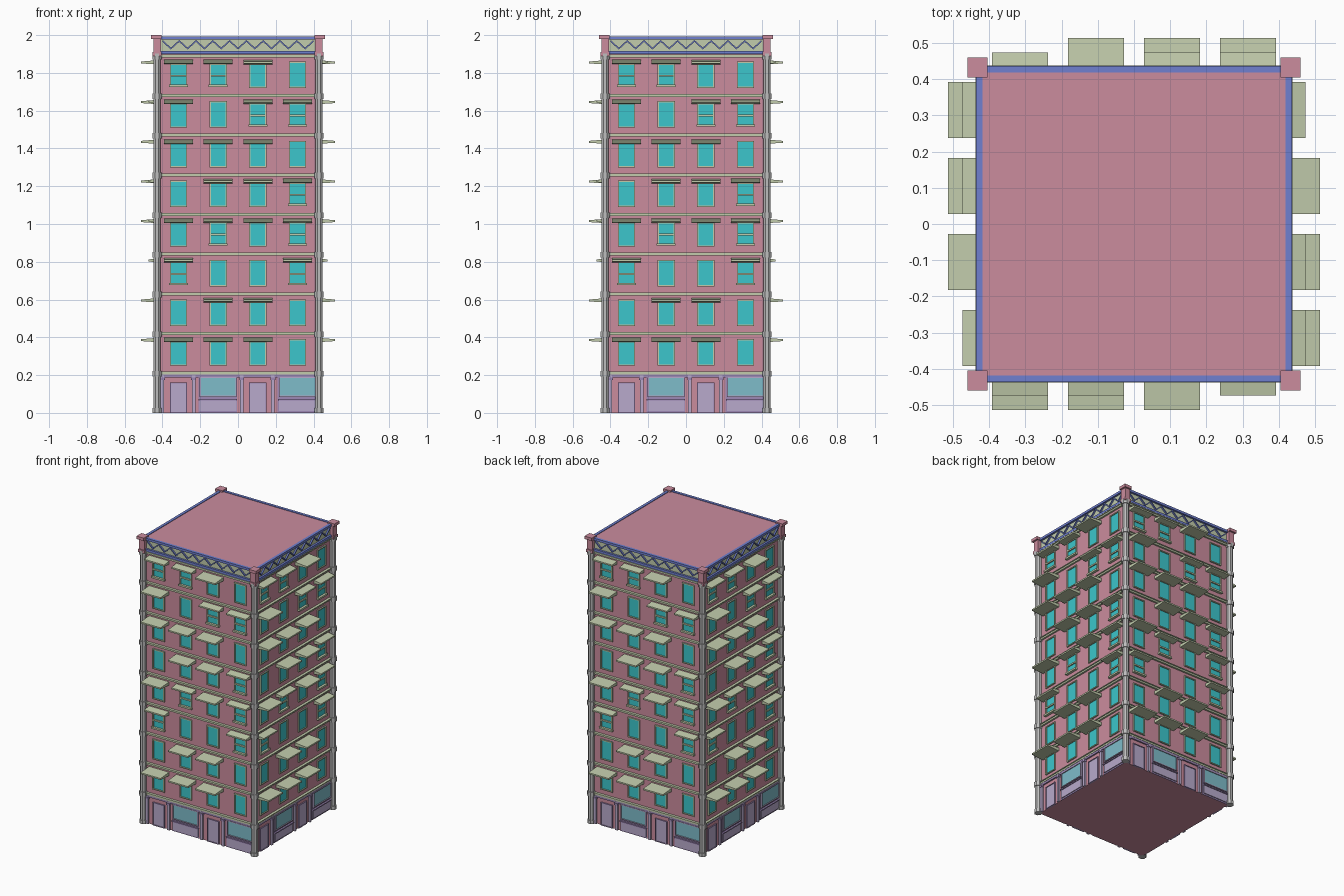
import bpy
import bmesh
from math import pi, cos, sin
from mathutils import Matrix, Vector

cube = bpy.data.objects.get("Cube")
if cube:
    bpy.data.objects.remove(cube)


def linear(c):
    c /= 255
    return c / 12.92 if c < 0.04 else ((c + 0.055) / 1.055) ** 2.4


def material(name, *rgb):
    m = bpy.data.materials.new(name)
    m.use_nodes = True
    col = [linear(c) for c in rgb] + [1]
    m.diffuse_color = col
    m.node_tree.nodes["Principled BSDF"].inputs["Base Color"].default_value = col
    return m


PINK = material("pink_brick", 203, 140, 158)
GREEN = material("pale_green_trim", 194, 204, 172)
CYAN = material("cyan_glass", 60, 198, 204)
SHOP = material("shop_glass", 126, 188, 202)
LILAC = material("lilac_wood", 184, 170, 204)
MAUVE = material("mauve_trim", 158, 136, 182)
BLUE = material("blue_iron", 112, 128, 208)
GREY = material("grey_stone", 190, 190, 190)

parts = {}
turn = Matrix.Identity(4)     # rotation of the side being built


def solid(part, mat, ring_a, ring_b):
    """Closed solid between two rings of (x, outward distance, z) points."""
    bm = parts.setdefault(part, (bmesh.new(), mat))[0]
    a, b = ([bm.verts.new(turn @ Vector((x, -d, z))) for x, d, z in r]
            for r in (ring_a, ring_b))
    faces = [bm.faces.new(a), bm.faces.new(b[::-1])]
    for i in range(len(a)):
        j = (i + 1) % len(a)
        faces.append(bm.faces.new((a[j], a[i], b[i], b[j])))
    bmesh.ops.recalc_face_normals(bm, faces=faces)


def box(part, mat, x0, x1, d0, d1, z0, z1):
    ring = [(x0, d0), (x1, d0), (x1, d1), (x0, d1)]
    solid(part, mat, [(x, d, z0) for x, d in ring], [(x, d, z1) for x, d in ring])


def post(part, mat, c, r, z0, z1):
    ring = [(c + r * cos(a), c + r * sin(a))
            for a in ((i + 0.5) * pi / 4 for i in range(8))]
    solid(part, mat, [(x, d, z0) for x, d in ring], [(x, d, z1) for x, d in ring])


def frame(part, mat, x, w, z0, z1, t, depth):
    """Four bars around an opening."""
    for s in (-1, 1):
        e = x + s * (w - t / 2)
        box(part, mat, e - t / 2, e + t / 2, WALL - 0.005, depth, z0, z1)
    box(part, mat, x - w, x + w, WALL - 0.005, depth, z0, z0 + t)
    box(part, mat, x - w, x + w, WALL - 0.005, depth, z1 - t, z1)


def awning(x, z, reach, part):
    profile = [(WALL, z - 0.012), (WALL, z + 0.012), (reach, z + 0.004), (reach, z - 0.006)]
    solid(part, GREEN, [(x - 0.077, d, h) for d, h in profile],
          [(x + 0.077, d, h) for d, h in profile])


WALL = 0.42
STOREY = 0.21
COLUMNS = (-0.315, -0.105, 0.105, 0.315)
# L long awning, S short awning with sash window, N plain; lowest storey first
PLAN = ("LLLN", "NLLN", "SNNS", "LSLS", "NLLS", "LLLN", "LNSS", "SSLN")


def window(x, base, kind):
    top = base + (0.18 if kind == "N" else 0.17)
    bottom = base + (0.05 if kind == "S" else 0.04)
    box("window_glass", CYAN, x - 0.04, x + 0.04, WALL - 0.005, WALL + 0.002, bottom, top)
    frame("window_frame", GREEN, x, 0.046, bottom, top, 0.007, WALL + 0.009)
    if kind == "L":
        awning(x, base + 0.176, 0.513, "long_awning")
    if kind == "S":
        awning(x, base + 0.178, 0.473, "short_awning")
        box("sash_bar", GREEN, x - 0.042, x + 0.042, WALL, WALL + 0.01,
            base + 0.1, base + 0.11)
        box("window_sill", GREEN, x - 0.05, x + 0.05, WALL, WALL + 0.018,
            bottom - 0.004, bottom + 0.008)


def shopfront():
    for x in COLUMNS[::2]:
        # entrance door, its frame and the flanking pilasters
        box("shop_door", LILAC, x - 0.042, x + 0.042, WALL, WALL + 0.004, 0, 0.155)
        frame("door_frame", MAUVE, x, 0.046, 0, 0.16, 0.005, WALL + 0.008)
        for e in (x - 0.085, x + 0.08):
            box("pilaster", LILAC, e - 0.009, e + 0.009, WALL, WALL + 0.012, 0, 0.2)
            box("pilaster_capital", MAUVE, e - 0.013, e + 0.013,
                WALL, WALL + 0.016, 0.175, 0.188)
    for x in COLUMNS[1::2]:
        # display window above a panelled base
        box("shop_surround", MAUVE, x - 0.105, x + 0.1, WALL, WALL + 0.004, 0, 0.195)
        box("display_glass", SHOP, x - 0.092, x + 0.092, WALL, WALL + 0.007, 0.09, 0.185)
        frame("display_frame", LILAC, x, 0.098, 0.085, 0.19, 0.006, WALL + 0.013)
        box("stall_riser", LILAC, x - 0.098, x + 0.098, WALL, WALL + 0.01, 0.01, 0.066)
        box("stall_ledge", MAUVE, x - 0.104, x + 0.1, WALL, WALL + 0.016, 0.066, 0.074)
    box("shop_fascia", MAUVE, -WALL, WALL, WALL, WALL + 0.01, 0.188, 0.202)


def cornice():
    box("cornice_panel", GREEN, -WALL, WALL, WALL - 0.01, WALL + 0.003, 1.9, 1.98)
    for z0, z1 in ((1.9, 1.916), (1.976, 1.992)):
        box("cornice_rail", BLUE, -WALL, WALL, WALL - 0.002, 0.437, z0, z1)
    # zigzag iron truss
    bays = 18
    step = 2 * 0.4 / bays
    for i in range(bays):
        x0 = -0.4 + i * step
        low, high = 1.924, 1.964
        za, zb = (low, high) if i % 2 else (high, low)
        ring = [(x0, za), (x0 + step, zb), (x0 + step, zb + 0.01), (x0, za + 0.01)]
        solid("cornice_truss", BLUE, [(x, WALL, z) for x, z in ring],
              [(x, WALL + 0.013, z) for x, z in ring])


# Main block with flat roof
box("building_core", PINK, -WALL, WALL, -WALL, WALL, 0, 1.988)

# Four matching sides
for side in range(4):
    turn = Matrix.Rotation(side * pi / 2, 4, "Z")
    shopfront()
    cornice()
    for level, kinds in enumerate(PLAN, 1):
        for x, kind in zip(COLUMNS, kinds):
            window(x, level * STOREY, kind)
    for level in range(1, 10):
        z = level * STOREY
        box("floor_band", GREEN, -WALL, WALL, WALL - 0.005, WALL + 0.012, z - 0.008, z + 0.008)
        box("floor_band_lip", GREEN, -WALL, WALL, WALL - 0.005, WALL + 0.018,
            z + 0.003, z + 0.008)
        post("column_collar", GREY, 0.429, 0.027, z - 0.018, z + 0.012)
    # corner column, foot, and capped pier
    post("corner_column", GREY, 0.429, 0.021, 0, 1.9)
    post("column_foot", GREY, 0.429, 0.026, 0, 0.025)
    box("corner_pier", PINK, 0.408, 0.448, 0.408, 0.448, 1.89, 1.98)
    box("pier_base", PINK, 0.405, 0.453, 0.405, 0.453, 1.89, 1.91)
    box("pier_cap", PINK, 0.405, 0.46, 0.405, 0.46, 1.98, 2.0)

for name, (bm, mat) in parts.items():
    mesh = bpy.data.meshes.new(name)
    bm.to_mesh(mesh)
    bm.free()
    mesh.materials.append(mat)
    bpy.context.scene.collection.objects.link(bpy.data.objects.new(name, mesh))
